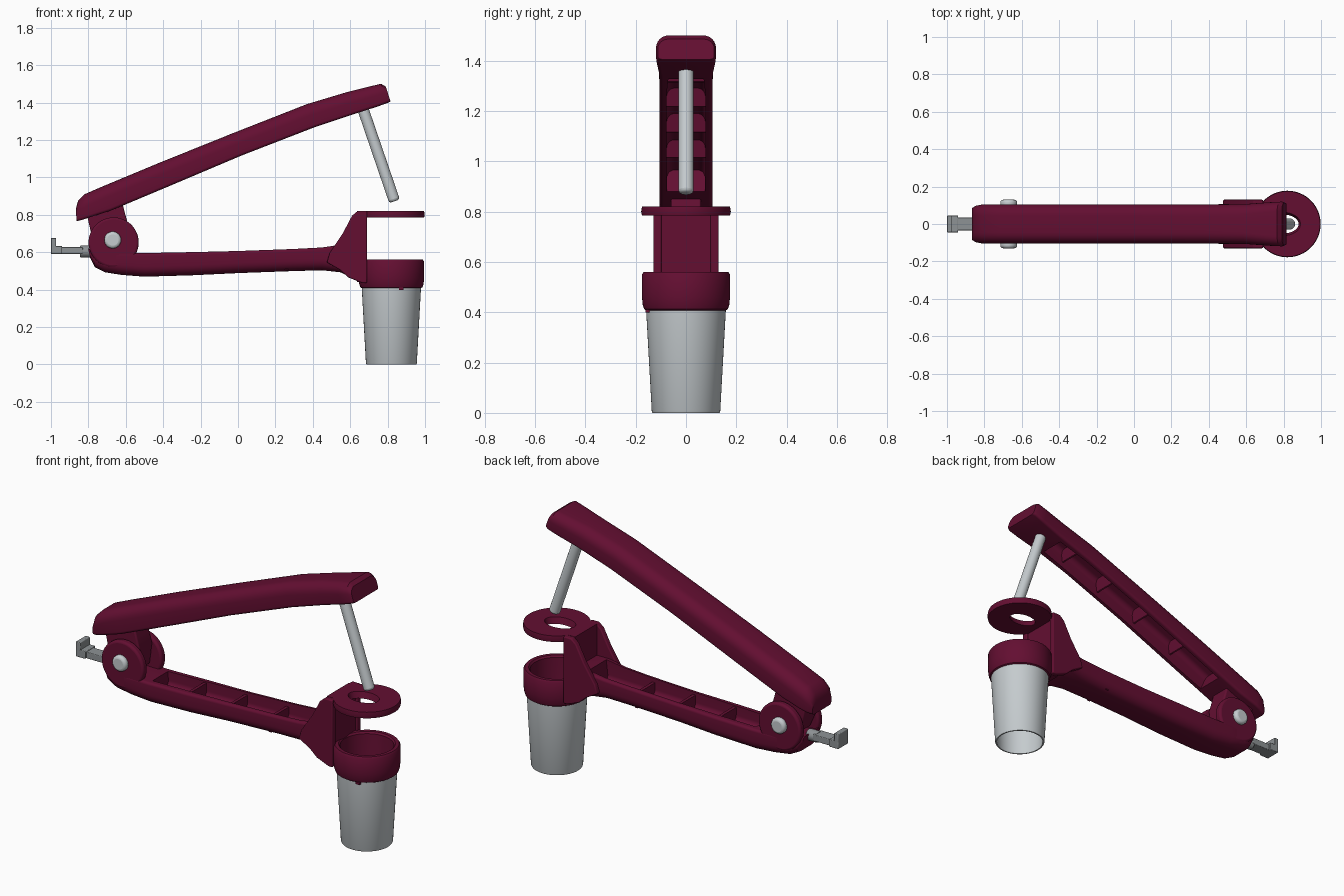
import bpy, bmesh, math
from mathutils import Vector, Matrix

if "Cube" in bpy.data.objects:
    bpy.data.objects.remove(bpy.data.objects["Cube"], do_unlink=True)


def material(name, rgb):
    m = bpy.data.materials.new(name)
    m.use_nodes = True
    m.diffuse_color = (*rgb, 1)
    m.node_tree.nodes["Principled BSDF"].inputs["Base Color"].default_value = (*rgb, 1)
    return m


MAROON = material("maroon plastic", (0.125, 0.0045, 0.031))
STEEL = material("light steel", (0.56, 0.60, 0.62))
GREY = material("grey latch metal", (0.27, 0.29, 0.30))


def finish(name, bm, mat, bevel=0.0, angle=35):
    bmesh.ops.recalc_face_normals(bm, faces=bm.faces)
    me = bpy.data.meshes.new(name)
    bm.to_mesh(me)
    bm.free()
    ob = bpy.data.objects.new(name, me)
    bpy.context.collection.objects.link(ob)
    me.materials.append(mat)
    if bevel:
        mod = ob.modifiers.new("bevel", 'BEVEL')
        mod.width, mod.segments, mod.limit_method = bevel, 3, 'ANGLE'
    smooth(ob, angle)
    return ob


def smooth(ob, angle=35):
    bpy.ops.object.select_all(action='DESELECT')
    ob.select_set(True)
    bpy.context.view_layer.objects.active = ob
    bpy.ops.object.shade_smooth_by_angle(angle=math.radians(angle))


def skin(bm, rings, closed=False):
    """Join equal rings of points with quads; cap the ends or close the loop."""
    vs = [[bm.verts.new(p) for p in r] for r in rings]
    n = len(vs[0])
    pairs = list(zip(vs, vs[1:])) + ([(vs[-1], vs[0])] if closed else [])
    for a, b in pairs:
        for i in range(n):
            bm.faces.new((a[i], a[(i + 1) % n], b[(i + 1) % n], b[i]))
    if not closed:
        bm.faces.new(vs[0])
        bm.faces.new(vs[-1])


def bar(name, stations, r_top, r_bot, mat=MAROON):
    """Loft rounded sections; station = top x, top z, bottom x, bottom z, half width."""
    rings = []
    for xt, zt, xb, zb, w in stations:
        base, up = Vector((xb, 0, zb)), Vector((xt - xb, 0, zt - zb))
        h = up.length
        up.normalize()
        ring = []
        for sy, top, a0 in ((1, 0, -90), (1, 1, 0), (-1, 1, 90), (-1, 0, 180)):
            r = min(r_top if top else r_bot, w * 0.9, h * 0.48)
            cy, cs = sy * (w - r), (h - r if top else r)
            for k in range(7):
                a = math.radians(a0 + 15 * k)
                ring.append(base + up * (cs + r * math.sin(a)) + Vector((0, cy + r * math.cos(a), 0)))
        rings.append(ring)
    bm = bmesh.new()
    skin(bm, rings)
    return finish(name, bm, mat)


def carve(ob, cutter):
    mod = ob.modifiers.new("pocket", 'BOOLEAN')
    mod.operation, mod.solver, mod.object = 'DIFFERENCE', 'EXACT', cutter
    bpy.context.view_layer.objects.active = ob
    bpy.ops.object.modifier_apply(modifier=mod.name)
    bpy.data.objects.remove(cutter, do_unlink=True)
    smooth(ob)


def tube(name, loops, mat, n=64):
    """Ring-shaped solid; loop = x radius, y radius, z, centre x."""
    rings = [[(cx + rx * math.cos(2 * math.pi * i / n), ry * math.sin(2 * math.pi * i / n), z)
              for i in range(n)] for rx, ry, z, cx in loops]
    bm = bmesh.new()
    skin(bm, rings, closed=True)
    return finish(name, bm, mat)


def plate(name, pts, y0, y1, mat=MAROON, bevel=0.0):
    """Extrude an x-z outline from y0 to y1."""
    bm = bmesh.new()
    skin(bm, [[(x, y, z) for x, z in pts] for y in (y0, y1)])
    return finish(name, bm, mat, bevel)


def box(name, x0, x1, y0, y1, z0, z1, mat=MAROON, bevel=0.0):
    return plate(name, [(x0, z0), (x1, z0), (x1, z1), (x0, z1)], y0, y1, mat, bevel)


def rod(name, p, q, r, mat, bevel=0.0, n=32):
    p, q = Vector(p), Vector(q)
    bm = bmesh.new()
    m = Matrix.Translation((p + q) / 2) @ (q - p).to_track_quat('Z', 'Y').to_matrix().to_4x4()
    bmesh.ops.create_cone(bm, cap_ends=True, segments=n, radius1=r, radius2=r,
                          depth=(q - p).length, matrix=m)
    return finish(name, bm, mat, bevel)


# Upper lever: arched bar, hollow underneath
upper = bar("upper_handle", [
    (-0.866, 0.835, -0.864, 0.765, 0.085), (-0.855, 0.875, -0.835, 0.772, 0.098),
    (-0.82, 0.91, -0.79, 0.787, 0.105), (-0.72, 0.953, -0.68, 0.822, 0.105),
    (-0.42, 1.078, -0.37, 0.952, 0.105), (-0.03, 1.235, 0.02, 1.117, 0.105),
    (0.37, 1.392, 0.41, 1.268, 0.105), (0.58, 1.455, 0.62, 1.338, 0.107),
    (0.70, 1.485, 0.745, 1.378, 0.116), (0.765, 1.50, 0.80, 1.398, 0.119),
    (0.79, 1.485, 0.816, 1.405, 0.112)], 0.06, 0.015)
carve(upper, bar("upper_pocket", [
    (-0.58, 0.965, -0.53, 0.85, 0.075), (-0.42, 1.04, -0.36, 0.91, 0.077),
    (-0.02, 1.20, 0.03, 1.08, 0.077), (0.38, 1.355, 0.42, 1.23, 0.077),
    (0.56, 1.415, 0.60, 1.29, 0.07)], 0.03, 0.005))

# Upper ribs, standing square to the lever
for i, x in enumerate((-0.34, -0.08, 0.18, 0.43)):
    z = 1.165 + 0.39 * x
    plate(f"upper_rib_{i + 1}", [(x - 0.015, z + 0.05), (x + 0.015, z - 0.02),
                                (x + 0.022, z - 0.017), (x + 0.035, z + 0.07)], -0.08, 0.08)

# Hinge tongue of the upper lever
plate("hinge_tongue", [(-0.81, 0.81), (-0.785, 0.70), (-0.75, 0.62), (-0.67, 0.58), (-0.60, 0.62),
                       (-0.585, 0.74), (-0.605, 0.81), (-0.62, 0.87), (-0.70, 0.86)],
      -0.06, 0.06, bevel=0.008)

# Lower lever: straight bar, hollow on top
lower = bar("lower_handle", [
    (-0.802, 0.62, -0.79, 0.57, 0.075), (-0.775, 0.61, -0.765, 0.52, 0.093),
    (-0.72, 0.60, -0.71, 0.492, 0.102), (-0.62, 0.597, -0.62, 0.478, 0.105),
    (-0.50, 0.595, -0.50, 0.469, 0.105), (-0.25, 0.60, -0.25, 0.476, 0.105),
    (0.0, 0.606, 0.0, 0.488, 0.10), (0.30, 0.617, 0.30, 0.499, 0.10),
    (0.45, 0.625, 0.45, 0.503, 0.103), (0.55, 0.64, 0.55, 0.492, 0.11),
    (0.61, 0.64, 0.61, 0.46, 0.118), (0.67, 0.64, 0.67, 0.437, 0.118)], 0.015, 0.055)
carve(lower, bar("lower_pocket", [
    (-0.50, 0.70, -0.49, 0.515, 0.07), (0.0, 0.70, 0.0, 0.52, 0.075),
    (0.57, 0.70, 0.55, 0.53, 0.08)], 0.005, 0.03))
for i, x in enumerate((-0.26, 0.0, 0.26)):
    box(f"lower_rib_{i + 1}", x - 0.009, x + 0.009, -0.08, 0.08, 0.505, 0.592)

# Hinge cheeks and pivot pin heads on both sides
for side, s in (("left", 1), ("right", -1)):
    rod(f"hinge_cheek_{side}", (-0.665, s * 0.062, 0.652), (-0.665, s * 0.104, 0.652),
        0.134, MAROON, 0.012, 48)
    rod(f"pivot_pin_{side}", (-0.67, s * 0.08, 0.665), (-0.67, s * 0.13, 0.665), 0.045, STEEL, 0.015)

# Locking latch at the hinge end
rod("latch_collar", (-0.845, 0, 0.603), (-0.78, 0, 0.603), 0.032, GREY, 0.006)
box("latch_bar", -0.97, -0.83, -0.034, 0.034, 0.59, 0.627, GREY, 0.004)
box("latch_hook", -1.0, -0.94, -0.045, 0.045, 0.59, 0.633, GREY, 0.004)
box("latch_finger", -1.0, -0.972, -0.045, 0.045, 0.62, 0.676, GREY, 0.004)

# Bracket: two side flanges and an upright wall
outline = [(0.69, 0.82), (0.64, 0.82), (0.61, 0.795), (0.56, 0.70), (0.49, 0.595), (0.475, 0.545),
           (0.545, 0.505), (0.59, 0.465), (0.665, 0.435), (0.69, 0.435)]
for side, s in (("left", 1), ("right", -1)):
    plate(f"bracket_flange_{side}", outline, s * 0.098, s * 0.13, bevel=0.006)
box("bracket_wall", 0.635, 0.678, -0.10, 0.10, 0.44, 0.82)

# Fruit guide ring with an oval opening
tube("guide_ring", [(0.175, 0.175, 0.785, 0.82), (0.178, 0.178, 0.80, 0.82), (0.175, 0.175, 0.82, 0.82),
                    (0.09, 0.062, 0.82, 0.80), (0.08, 0.05, 0.785, 0.80)], MAROON)


# Collar and open tapered cup
def lathe(name, profile, mat):
    tube(name, [(r, r, z, 0.82) for r, z in profile], mat)


lathe("cup_collar", [(0.155, 0.405), (0.166, 0.412), (0.172, 0.43), (0.175, 0.46), (0.175, 0.55),
                     (0.168, 0.56), (0.148, 0.56), (0.14, 0.55), (0.135, 0.46), (0.13, 0.405)], MAROON)
lathe("cup", [(0.133, 0.0), (0.136, 0.006), (0.159, 0.42), (0.148, 0.42), (0.126, 0.0)], STEEL)
box("collar_nub", 0.86, 0.885, -0.16, -0.145, 0.398, 0.41)

# Push rod under the upper lever tip
rod("push_rod", (0.665, 0, 1.375), (0.837, 0, 0.872), 0.03, STEEL, 0.014)
